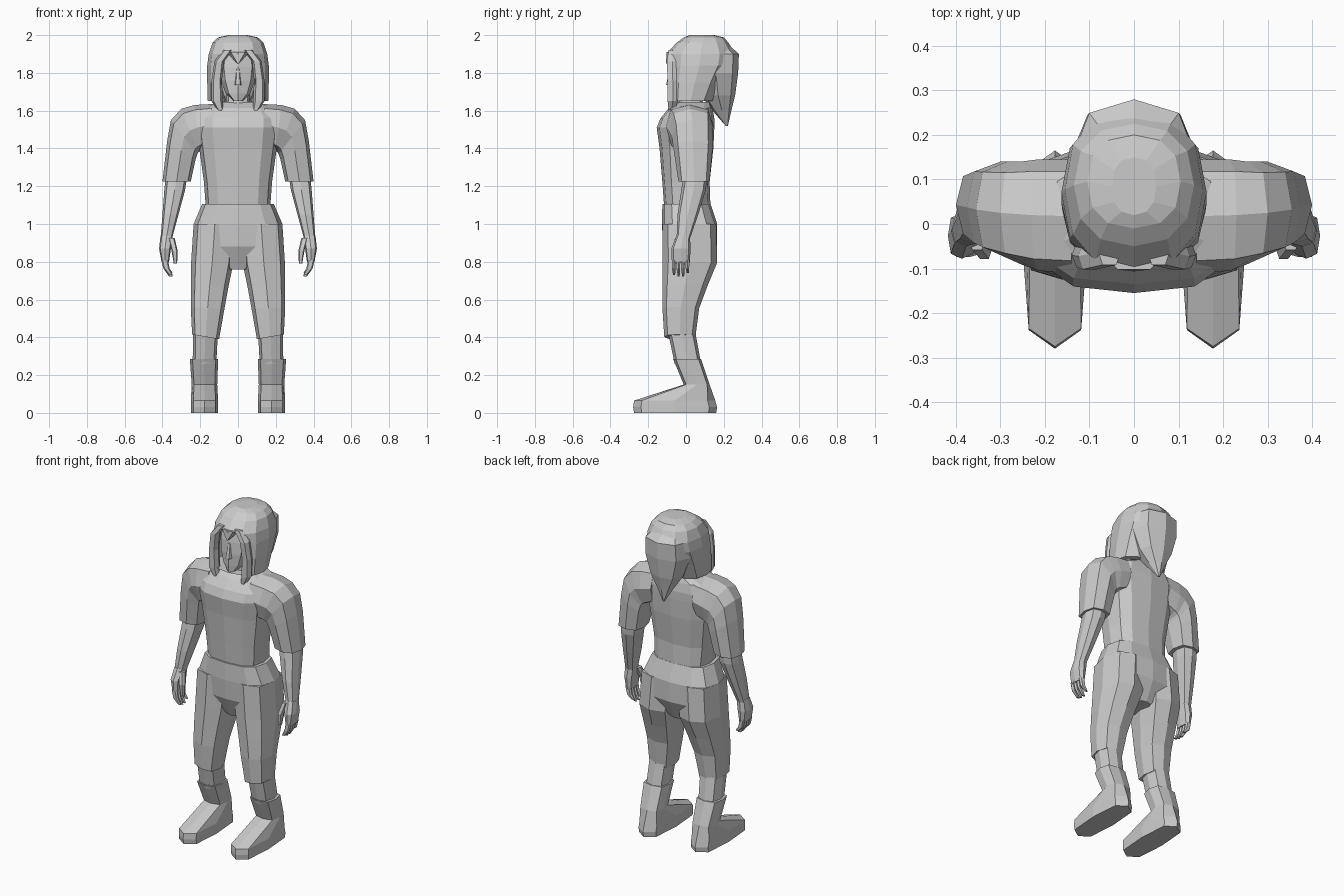
import bpy, bmesh
from math import cos, sin, pi


def power(v, p):
    return 0.0 if abs(v) < 1e-6 else (1 if v > 0 else -1) * abs(v) ** p


def loft(name, rings, n=8, p=0.7, mirror=False, open_front=None):
    """Skin rings (ax, az, bx, bz, y_front, y_back): A and B are the two side points."""
    bm = bmesh.new()
    loops = []
    for ax, az, bx, bz, yf, yb in rings:
        loop = []
        for i in range(n):
            t = 2 * pi * i / n
            c, s = power(cos(t), p), power(sin(t), p)
            loop.append(bm.verts.new(((ax + bx) / 2 + c * (ax - bx) / 2,
                                      (yf + yb) / 2 + s * (yb - yf) / 2,
                                      (az + bz) / 2 + c * (az - bz) / 2)))
        loops.append(loop)
    for lo, hi in zip(loops, loops[1:]):
        for i in range(n):
            j = (i + 1) % n
            bm.faces.new((lo[i], lo[j], hi[j], hi[i]))
    bm.faces.new(loops[0])
    bm.faces.new(loops[-1])
    bmesh.ops.recalc_face_normals(bm, faces=bm.faces)
    if open_front:
        hw, top = open_front
        gone = [f for f in bm.faces if abs(f.calc_center_median().x) < hw
                and f.calc_center_median().y < -0.03 and f.calc_center_median().z < top]
        bmesh.ops.delete(bm, geom=gone, context='FACES')
    me = bpy.data.meshes.new(name)
    bm.to_mesh(me)
    bm.free()
    ob = bpy.data.objects.new(name, me)
    bpy.context.collection.objects.link(ob)
    if mirror:
        m = ob.modifiers.new("mirror", 'MIRROR')
        m.use_mirror_merge = False
    return ob


def level(rows):
    """Centred horizontal rings from (z, half_width, y_front, y_back)."""
    return [(w, z, -w, z, yf, yb) for z, w, yf, yb in rows]


def limb(rows):
    """Off-centre horizontal rings from (z, x_outer, x_inner, y_front, y_back)."""
    return [(xo, z, xi, z, yf, yb) for z, xo, xi, yf, yb in rows]


# Shirt body
loft("shirt_body", level([
    (1.08, .17, -.115, .13), (1.22, .18, -.125, .125), (1.40, .205, -.14, .145),
    (1.51, .22, -.155, .15), (1.56, .22, -.135, .15), (1.615, .19, -.09, .14),
    (1.645, .11, -.04, .13)]), n=12)

# Sleeves bend from the shoulder to the elbow
loft("sleeve", [
    (.14, 1.635, .14, 1.42, -.11, .145), (.23, 1.63, .20, 1.39, -.105, .145),
    (.30, 1.61, .21, 1.38, -.09, .14), (.355, 1.55, .215, 1.37, -.075, .14),
    (.375, 1.44, .225, 1.34, -.065, .14), (.40, 1.225, .25, 1.225, -.04, .125)],
    mirror=True)

# Forearms and hands
loft("forearm", limb([
    (1.28, .38, .265, -.01, .115), (1.18, .39, .28, -.025, .105),
    (1.05, .40, .315, -.045, .065), (.92, .41, .35, -.05, .02)]), mirror=True)
loft("palm", limb([
    (.94, .41, .345, -.05, .02), (.87, .418, .355, -.078, .025),
    (.80, .405, .365, -.075, .02)]), mirror=True)
for i in range(4):
    y = -.075 + i * .024
    tip = (.73, .722, .722, .74)[i]
    loft("finger_%d" % (i + 1), limb([
        (.81, .406, .37, y, y + .022), (.765, .395, .362, y, y + .021),
        (tip, .365, .345, y + .006, y + .018)]), n=6, mirror=True)
loft("thumb", limb([
    (.925, .37, .335, -.06, -.015), (.86, .352, .32, -.08, -.04),
    (.79, .34, .322, -.075, -.05)]), n=6, mirror=True)

# Trousers: hips, then legs with a slanted hem
loft("trouser_hips", level([
    (1.105, .19, -.125, .13), (1.0, .235, -.128, .165), (.88, .24, -.12, .165),
    (.76, .05, -.07, .11)]), n=12)
loft("trouser_leg", [
    (.235, 1.0, .01, 1.0, -.125, .16), (.248, .80, .025, .79, -.125, .165),
    (.25, .68, .05, .67, -.125, .115), (.25, .56, .072, .55, -.125, .07),
    (.243, .415, .10, .39, -.115, .05)], mirror=True)

# Calves and boots
loft("calf", limb([
    (.45, .238, .105, -.10, .045), (.26, .24, .115, -.06, .08)]), mirror=True)
loft("boot", limb([
    (0, .25, .105, -.275, .16), (.03, .25, .105, -.28, .165),
    (.065, .25, .105, -.275, .155), (.15, .245, .11, -.012, .125),
    (.285, .255, .105, -.068, .08)]), p=.6, mirror=True)

# Neck, face and nose
loft("neck", level([(1.58, .085, -.09, .10), (1.64, .065, -.05, .09),
                    (1.74, .06, -.04, .08)]))
loft("face", level([
    (1.65, .025, -.092, .03), (1.69, .065, -.09, .06), (1.76, .09, -.09, .08),
    (1.83, .10, -.085, .10), (1.91, .09, -.07, .10)]), p=.85)
loft("nose", level([(1.735, .018, -.108, -.06), (1.82, .01, -.088, -.06)]), n=6)

# Hair: cap open over the face, long pointed back mass, front locks, fringe
loft("hair_cap", level([
    (1.65, .16, -.10, .15), (1.75, .163, -.108, .20), (1.84, .163, -.108, .25),
    (1.90, .155, -.105, .26), (1.96, .135, -.05, .225), (1.988, .105, -.01, .20),
    (2.0, .05, .02, .15)]), n=12, p=.85, open_front=(.08, 1.88))
loft("hair_back", level([
    (1.52, .006, .21, .222), (1.60, .05, .14, .24), (1.68, .10, .08, .26),
    (1.80, .14, .04, .276), (1.90, .135, .04, .28), (1.95, .09, .06, .225)]), p=.85)
loft("hair_lock", limb([
    (1.57, .088, .076, -.09, -.07), (1.65, .14, .08, -.10, -.04),
    (1.76, .14, .085, -.10, -.04), (1.86, .125, .075, -.105, -.04),
    (1.92, .08, .03, -.095, -.03)]), n=6, mirror=True)
loft("hair_fringe", level([(1.85, .005, -.108, -.07), (1.91, .06, -.105, -.05)]), n=6)
